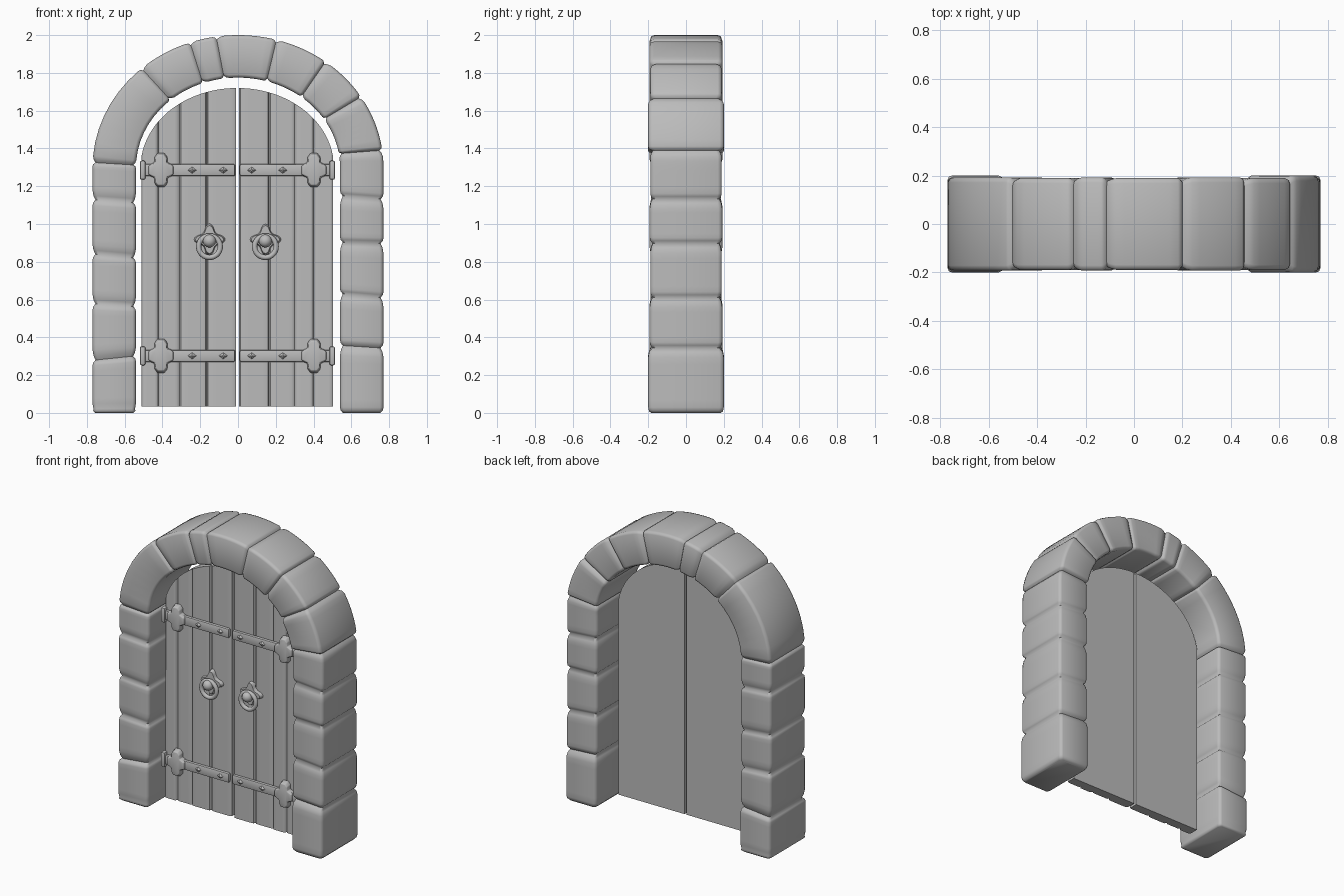
import bpy, bmesh, math, random
from mathutils import Matrix

if "Cube" in bpy.data.objects:
    bpy.data.objects.remove(bpy.data.objects["Cube"])

random.seed(4)
PI = math.pi
SPRING = 1.3  # height where the arch starts

grey = bpy.data.materials.new("stone grey")
grey.diffuse_color = (0.5, 0.5, 0.5, 1)
grey.use_nodes = True
grey.node_tree.nodes["Principled BSDF"].inputs["Base Color"].default_value = grey.diffuse_color


def finish(name, bm, bevel=0.0, segments=2, angle=40):
    bmesh.ops.recalc_face_normals(bm, faces=bm.faces)
    me = bpy.data.meshes.new(name)
    bm.to_mesh(me)
    bm.free()
    me.materials.append(grey)
    ob = bpy.data.objects.new(name, me)
    bpy.context.collection.objects.link(ob)
    bpy.ops.object.select_all(action='DESELECT')
    ob.select_set(True)
    bpy.context.view_layer.objects.active = ob
    if bevel:
        mod = ob.modifiers.new("bevel", 'BEVEL')
        mod.width, mod.segments = bevel, segments
        mod.limit_method = 'ANGLE'
        bpy.ops.object.modifier_apply(modifier=mod.name)
    bpy.ops.object.shade_smooth_by_angle(angle=math.radians(angle))
    return ob


def prism(bm, pts, y0, y1, k=1.0):
    """Extrude an x-z outline from y1 (back) to y0 (front, scaled by k)."""
    cx = sum(p[0] for p in pts) / len(pts)
    cz = sum(p[1] for p in pts) / len(pts)
    front = [bm.verts.new((cx + (x - cx) * k, y0, cz + (z - cz) * k)) for x, z in pts]
    back = [bm.verts.new((x, y1, z)) for x, z in pts]
    bm.faces.new(front)
    bm.faces.new(back[::-1])
    bridge(bm, front, back)


def bridge(bm, a, b):
    for i in range(len(a)):
        j = (i + 1) % len(a)
        bm.faces.new((a[i], a[j], b[j], b[i]))


def rect(x0, x1, z0, z1):
    return [(x0, z0), (x1, z0), (x1, z1), (x0, z1)]


# --- stone surround: u < 0 right jamb, 0..pi arch, u > pi left jamb
def edge_point(u, a, b):
    if u < 0:
        return a, SPRING + u
    if u > PI:
        return -a, SPRING - (u - PI)
    return a * math.cos(u), SPRING + b * math.sin(u)


quarter = [(1, .89), (.95, .97), (.84, 1)]
section = (quarter + [(-a, d) for a, d in reversed(quarter)]
           + [(-a, -d) for a, d in quarter] + [(a, -d) for a, d in reversed(quarter)])
joints = [-1.3, -.95, -.68, -.4, -.16, .14, .565, .914, 1.295, 1.714, 1.914,
          2.295, 3.11, PI + .18, PI + .47, PI + .73, PI + 1.01, PI + 1.3]
tilts = [0] + [random.uniform(-.012, .012) for _ in joints[2:]] + [0]
last = len(joints) - 2

# each ring: position, inset, tilt, half depth
rings = []
for s in range(last + 1):
    u0, u1 = joints[s], joints[s + 1]
    depth = .2 if s in (0, 5, last) else (.189, .192)[s % 2]
    steps = [(u0, .015), (u0 + .014, .003), (u0 + .03, 0)]
    steps += [(u0 + .03 + (u1 - u0 - .08) * i / 7, 0) for i in range(1, 8)]
    steps += [(u1 - .022, .005)]
    if s == last:
        steps += [(u1 - .01, .003), (u1, .015)]
    for u, inset in steps:
        f = (u - u0) / (u1 - u0)
        d = depth
        if u == u0 and s > 0:
            d = .192
        rings.append((u, inset, tilts[s] * (1 - f) + tilts[s + 1] * f, d))

bm = bmesh.new()
loops = []
for u, inset, tilt, depth in rings:
    loop = []
    for across, deep in section:
        uu = u + tilt * across
        xi, zi = edge_point(uu, .54, .475)
        xo, zo = edge_point(uu, .77, .70)
        w = .5 + .5 * across * (1 - inset / .115)
        loop.append(bm.verts.new((xi + (xo - xi) * w, deep * (depth - inset),
                                  zi + (zo - zi) * w)))
    loops.append(loop)
for a, b in zip(loops, loops[1:]):
    bridge(bm, a, b)
bm.faces.new(loops[0])
bm.faces.new(loops[-1][::-1])
finish("stone_surround", bm, angle=70)


# --- door leaves: one solid slab each, with plank grooves in the front
def door_top(x):
    return SPRING + .42 * math.sqrt(max(0, 1 - ((x + .004) / .512) ** 2))


leaves = {"left": [-.511, -.42, -.31, -.165, -.011],
          "right": [.006, .165, .30, .40, .503]}
BACK = .008
for side, xs in leaves.items():
    cols = []
    for i, (a, b) in enumerate(zip(xs, xs[1:])):
        y = -.06 + (.005 if i % 2 else 0)
        cols += [(a, y + .012), (a + .007, y + .002)]
        cols += [(a + (b - a) * f, y - .001) for f in (.15, .3, .45, .6, .75, .88)]
        cols += [(b - .007, y + .002)]
    cols.append((xs[-1], -.05))
    bm = bmesh.new()
    loops = []
    for x, y in cols:
        z = door_top(x)
        loops.append([bm.verts.new(p) for p in
                      ((x, y, .035), (x, y, z), (x, BACK, z), (x, BACK, .035))])
    for a, b in zip(loops, loops[1:]):
        bridge(bm, a, b)
    bm.faces.new(loops[0])
    bm.faces.new(loops[-1][::-1])
    finish(f"{side}_door_leaf", bm)


# --- iron hinges and knockers, mirrored across the door gap
def ox(side, d):
    return -.003 + side * d


def hinge(name, side, z):
    bm = bmesh.new()
    x0, x1 = sorted((ox(side, .012), ox(side, .495)))
    prism(bm, rect(x0, x1, z - .032, z + .032), -.08, -.055)
    # end plate beside the frame
    x0, x1 = sorted((ox(side, .487), ox(side, .517)))
    prism(bm, rect(x0, x1, z - .05, z + .05), -.09, -.04)
    finish(name + "_strap", bm, .009)
    # cross-shaped ornament with pointed lobes
    q = [(.072, .026), (.036, .042), (.034, .072), (.018, .092)]
    pts = (q + [(-x, y) for x, y in reversed(q)]
           + [(-x, -y) for x, y in q] + [(x, -y) for x, y in reversed(q)])
    bm = bmesh.new()
    cx = ox(side, .405)
    prism(bm, [(cx + x, z + y) for x, y in pts], -.094, -.055, .86)
    finish(name + "_ornament", bm, .005)
    # diamond studs
    bm = bmesh.new()
    for d in (.24, .075):
        cx = ox(side, d)
        prism(bm, [(cx - .026, z), (cx, z - .02), (cx + .026, z), (cx, z + .02)],
              -.09, -.078, .25)
    finish(name + "_studs", bm, angle=20)


def knocker(name, side):
    cx = ox(side, .148)
    # four-pointed back plate
    bm = bmesh.new()
    pts = []
    for i in range(48):
        t = 2 * PI * i / 48
        r = .05 + .034 * abs(math.cos(2 * t)) ** 3
        pts.append((cx + r * math.cos(t), .918 + r * math.sin(t)))
    prism(bm, pts, -.08, -.055, .88)
    finish(name + "_plate", bm)
    # knob on a short stem
    bm = bmesh.new()
    m = Matrix.Translation((cx, -.085, .91)) @ Matrix.Rotation(PI / 2, 4, 'X')
    bmesh.ops.create_cone(bm, cap_ends=True, segments=20, radius1=.022,
                          radius2=.022, depth=.03, matrix=m)
    bmesh.ops.create_uvsphere(bm, u_segments=20, v_segments=12, radius=.034,
                              matrix=Matrix.Translation((cx, -.105, .91)))
    finish(name + "_knob", bm)
    # hanging ring
    bm = bmesh.new()
    n, k, big, small = 36, 10, .057, .014
    loops = []
    for i in range(n):
        a = 2 * PI * i / n
        loop = []
        for j in range(k):
            b = 2 * PI * j / k
            r = big + small * math.cos(b)
            loop.append(bm.verts.new((cx + r * math.cos(a), -.096 + small * math.sin(b),
                                      .88 + r * math.sin(a))))
        loops.append(loop)
    for i in range(n):
        bridge(bm, loops[i], loops[(i + 1) % n])
    finish(name + "_ring", bm, angle=60)


for label, side in (("left", -1), ("right", 1)):
    hinge(f"{label}_upper_hinge", side, 1.285)
    hinge(f"{label}_lower_hinge", side, .302)
    knocker(f"{label}_knocker", side)
